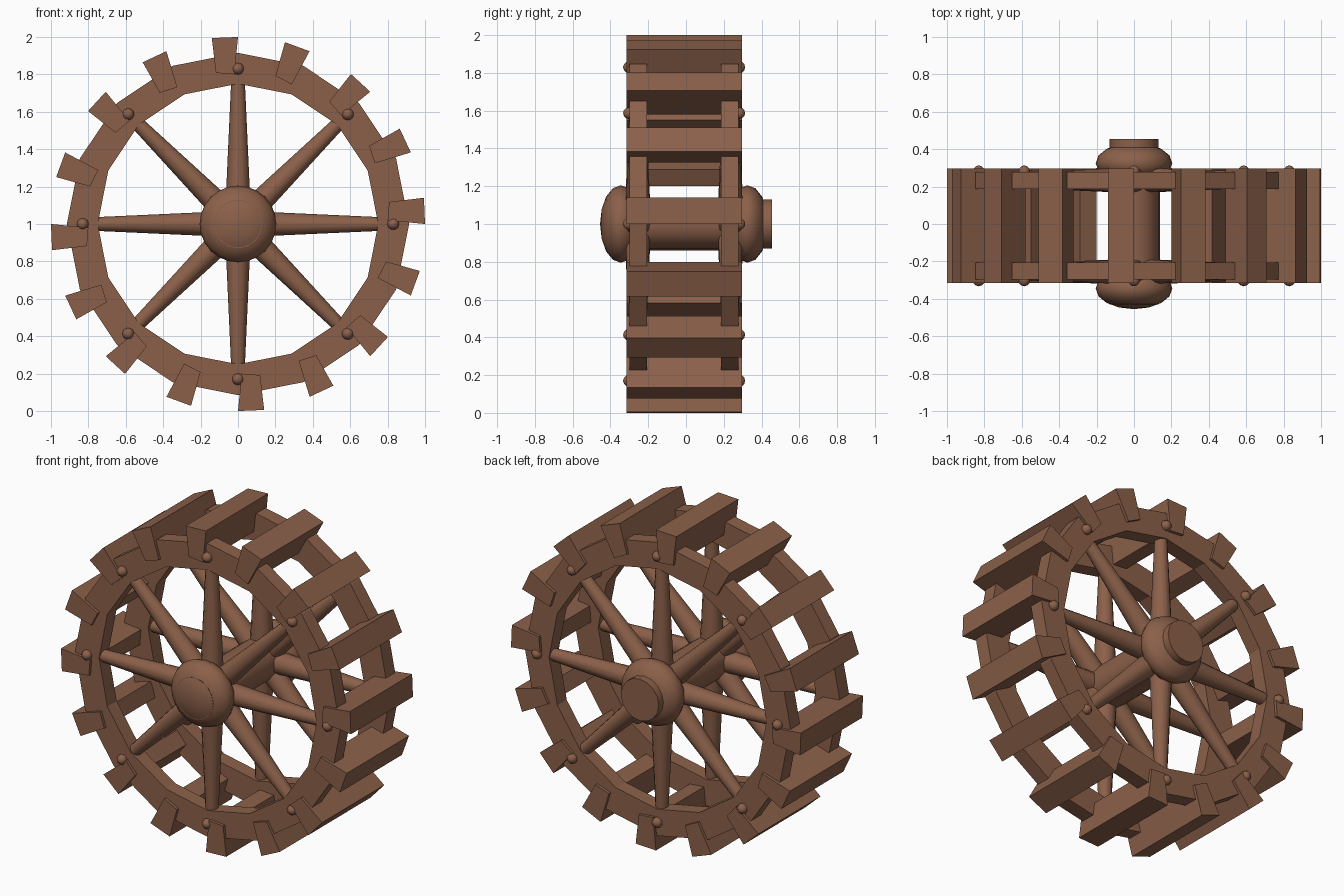
import bpy, bmesh, math
from mathutils import Matrix, Vector

if "Cube" in bpy.data.objects:
    bpy.data.objects.remove(bpy.data.objects["Cube"])

MID = -0.01                       # wheel's middle plane in y
CENTRE = Matrix.Translation((0, MID, 1))
SIDES = (("front", -1), ("back", 1))

wood = bpy.data.materials.new("brown wood")
wood.diffuse_color = (0.26, 0.118, 0.068, 1)
wood.use_nodes = True
wood.node_tree.nodes["Principled BSDF"].inputs["Base Color"].default_value = wood.diffuse_color


def finish(name, bm, smooth=False):
    bmesh.ops.transform(bm, matrix=CENTRE, verts=bm.verts)
    bmesh.ops.recalc_face_normals(bm, faces=bm.faces)
    me = bpy.data.meshes.new(name)
    bm.to_mesh(me)
    bm.free()
    me.materials.append(wood)
    ob = bpy.data.objects.new(name, me)
    bpy.context.collection.objects.link(ob)
    if smooth:
        bpy.ops.object.select_all(action='DESELECT')
        ob.select_set(True)
        bpy.context.view_layer.objects.active = ob
        bpy.ops.object.shade_smooth_by_angle(angle=math.radians(50))
    return ob


def turn(i, n):
    return Matrix.Rotation(2 * math.pi * i / n, 4, 'Y')


def ball(bm, matrix, seg, rings):
    # sphere with its poles along y
    bmesh.ops.create_uvsphere(bm, u_segments=seg, v_segments=rings, radius=1,
                              matrix=matrix @ Matrix.Rotation(math.pi / 2, 4, 'X'))


def rim(name, y0, y1, r_in=0.75, r_out=0.915, n=16):
    bm = bmesh.new()
    loops = []
    for i in range(n):
        m = turn(i, n)
        loops.append([bm.verts.new(m @ Vector((0, y, r))) for r, y in
                      ((r_in, y0), (r_out, y0), (r_out, y1), (r_in, y1))])
    for i in range(n):
        a, b = loops[i], loops[(i + 1) % n]
        for k in range(4):
            bm.faces.new((a[k], a[(k + 1) % 4], b[(k + 1) % 4], b[k]))
    finish(name, bm)


for side, s in SIDES:
    # 16-sided rim
    rim(side + "_rim", s * 0.196, s * 0.288)

    # tapered spokes
    bm = bmesh.new()
    for i in range(8):
        bmesh.ops.create_cone(bm, cap_ends=True, segments=12, radius1=0.067, radius2=0.037,
                              depth=0.66, matrix=turn(i, 8) @ Matrix.Translation((0, s * 0.246, 0.425)))
    finish(side + "_spokes", bm, True)

    # round bolts on the rim
    bm = bmesh.new()
    for i in range(8):
        ball(bm, turn(i, 8) @ Matrix.Translation((0, s * 0.291, 0.83)) @ Matrix.Scale(0.032, 4), 10, 6)
    finish(side + "_bolts", bm, True)

    # flattened hub
    bm = bmesh.new()
    ball(bm, Matrix.Translation((0, s * 0.335, 0)) @ Matrix.Diagonal((0.205, 0.11, 0.205, 1)), 24, 8)
    finish(side + "_hub", bm, True)

# axle
bm = bmesh.new()
bmesh.ops.create_cone(bm, cap_ends=True, segments=16, radius1=0.13, radius2=0.13, depth=0.885,
                      matrix=Matrix.Translation((0, 0.0225, 0)) @ Matrix.Rotation(math.pi / 2, 4, 'X'))
finish("axle", bm, True)

# wedge-shaped paddle planks
bm = bmesh.new()
wedge = ((-0.14, 0.994), (0.0, 1.0), (-0.02, 0.8), (-0.118, 0.808))
for i in range(16):
    m = turn(i, 16)
    ends = [[bm.verts.new(m @ Vector((x, y, z))) for x, z in wedge] for y in (-0.306, 0.306)]
    for e in ends:
        bm.faces.new(e)
    for k in range(4):
        j = (k + 1) % 4
        bm.faces.new((ends[0][k], ends[0][j], ends[1][j], ends[1][k]))
finish("paddles", bm)
